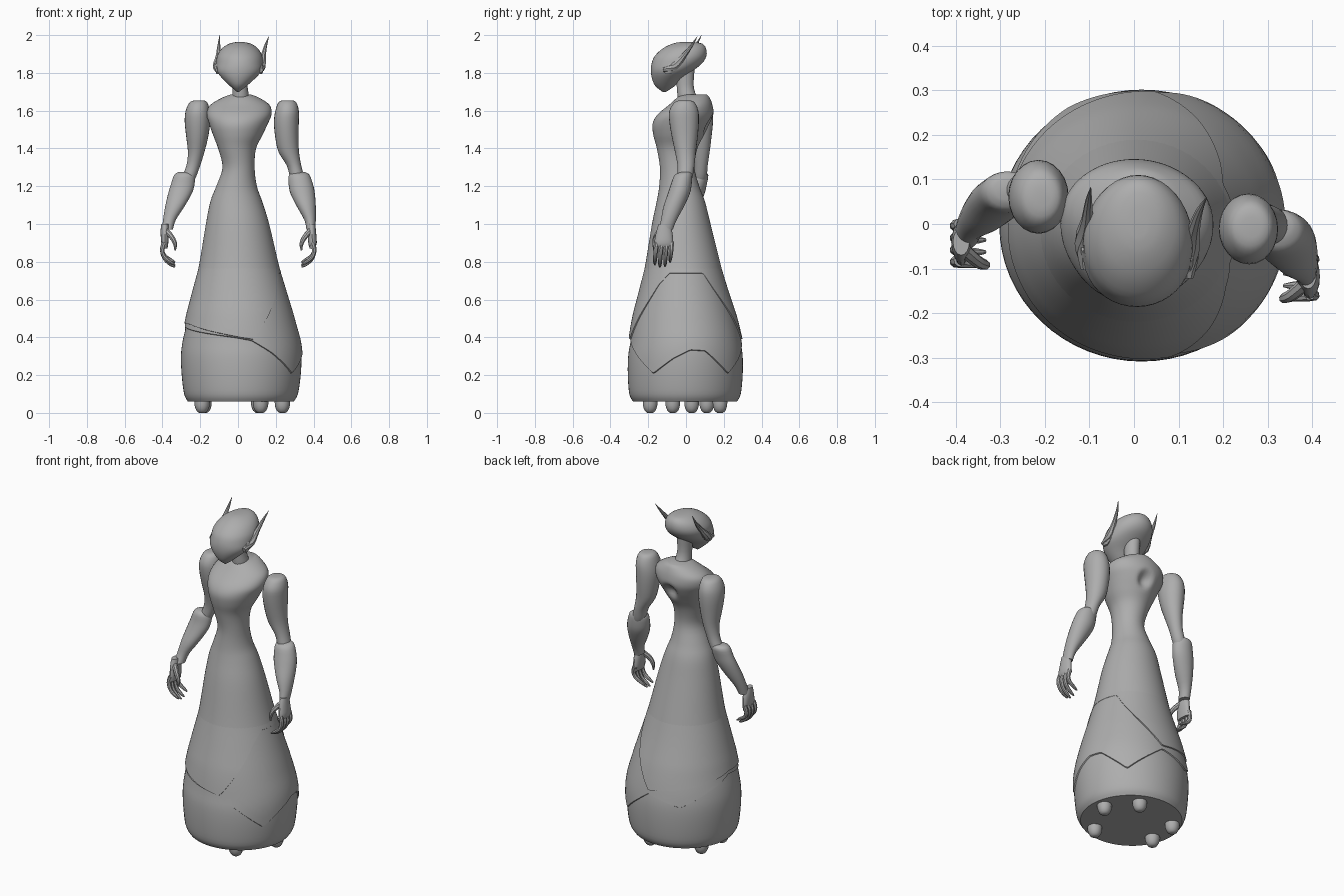
import bpy, bmesh, math
from mathutils import Vector

grey = bpy.data.materials.new("matte_grey")
grey.diffuse_color = (0.42, 0.42, 0.42, 1)


def make(name, verts, faces, angle=40):
    me = bpy.data.meshes.new(name)
    me.from_pydata(verts, [], faces)
    bm = bmesh.new()
    bm.from_mesh(me)
    bmesh.ops.recalc_face_normals(bm, faces=bm.faces)
    bm.to_mesh(me)
    bm.free()
    me.materials.append(grey)
    me.shade_smooth()
    me.set_sharp_from_angle(angle=math.radians(angle))
    ob = bpy.data.objects.new(name, me)
    bpy.context.collection.objects.link(ob)
    return ob


def densify(rows, steps):
    """Catmull-Rom interpolation of rows of numbers."""
    out = []
    for i in range(len(rows) - 1):
        p = [rows[max(i - 1, 0)], rows[i], rows[i + 1], rows[min(i + 2, len(rows) - 1)]]
        for s in range(steps):
            t = s / steps
            out.append([0.5 * (2 * b + (c - a) * t + (2 * a - 5 * b + 4 * c - d) * t * t
                               + (3 * b - a - 3 * c + d) * t ** 3) for a, b, c, d in zip(*p)])
    return out + [list(rows[-1])]


def grid_faces(n, seg):
    return [(i * seg + j, i * seg + (j + 1) % seg, (i + 1) * seg + (j + 1) % seg, (i + 1) * seg + j)
            for i in range(n - 1) for j in range(seg)]


def loft(name, rings, seg=24, steps=3, move=None):
    """Skin over horizontal ellipses given as (z, x min, x max, y min, y max)."""
    rings = densify(rings, steps)
    verts = []
    for z, x0, x1, y0, y1 in rings:
        for j in range(seg):
            a = 2 * math.pi * j / seg
            v = Vector(((x0 + x1) / 2 + (x1 - x0) / 2 * math.cos(a),
                        (y0 + y1) / 2 + (y1 - y0) / 2 * math.sin(a), z))
            verts.append(move(v) if move else v)
    n = len(rings)
    faces = grid_faces(n, seg) + [tuple(range(seg)), tuple(range((n - 1) * seg, n * seg))]
    return make(name, verts, faces)


def tube(name, points, seg=8, steps=3):
    """Round tapered tube along (x, y, z, radius) points."""
    pts = densify(points, steps)
    verts = []
    for i, p in enumerate(pts):
        d = (Vector(pts[min(i + 1, len(pts) - 1)][:3]) - Vector(pts[max(i - 1, 0)][:3])).normalized()
        u = d.cross(Vector((0.3, 1, 0.1))).normalized()
        w = d.cross(u)
        for j in range(seg):
            a = 2 * math.pi * j / seg
            verts.append(Vector(p[:3]) + p[3] * (u * math.cos(a) + w * math.sin(a)))
    n = len(pts)
    return make(name, verts, grid_faces(n, seg) + [tuple(range(seg)), tuple(range((n - 1) * seg, n * seg))])


def clamp(v):
    return max(0.0, min(1.0, v))


# gown and bodice, one continuous skin
BODY = [(.06, -.265, .295, -.28, .27), (.10, -.285, .317, -.30, .29), (.2, -.298, .332, -.308, .30),
        (.3, -.302, .336, -.306, .30), (.38, -.293, .327, -.293, .288), (.48, -.270, .30, -.277, .265),
        (.66, -.232, .25, -.24, .215), (.8, -.203, .212, -.213, .18), (1.0, -.17, .165, -.18, .13),
        (1.12, -.146, .128, -.155, .10), (1.2, -.115, .10, -.142, .07), (1.3, -.082, .088, -.138, .045),
        (1.4, -.103, .098, -.155, .06), (1.47, -.128, .133, -.173, .095), (1.53, -.15, .16, -.177, .128),
        (1.58, -.165, .178, -.15, .145), (1.63, -.15, .165, -.09, .14), (1.67, -.085, .105, -.045, .125),
        (1.685, -.045, .065, -.02, .11)]


def shape_torso(v):
    # slight twist of the upper body, hollow between the shoulder blades
    a = math.radians(-6) * clamp((v.z - 1.3) / 0.2)
    x, y = v.x - .005, v.y
    v = Vector((x * math.cos(a) - y * math.sin(a) + .005, x * math.sin(a) + y * math.cos(a), v.z))
    if v.y > 0:
        r = math.hypot((v.x - .02) / .055, (v.z - 1.53) / .06)
        v.y -= .035 * (1 - clamp(r) ** 2) ** 2
    return v


loft("gown_and_bodice", BODY, 64, 4, shape_torso)
PROFILE = densify(BODY, 8)


def lerp_table(table, k):
    for p, q in zip(table, table[1:]):
        if k <= q[0]:
            t = clamp((k - p[0]) / (q[0] - p[0]))
            return [a + (b - a) * t for a, b in zip(p, q)]
    return table[-1]


def skirt_layer(name, hem, thick, seg=128, rows=14, top=.78):
    """Raised skirt layer whose lower hem height follows (degrees, z)."""
    verts = []
    for i in range(rows + 1):
        for j in range(seg):
            a = -math.pi + 2 * math.pi * j / seg
            low = lerp_table(hem, math.degrees(a))[1]
            z = top + (low - top) * min(i / (rows - 1), 1)
            _, x0, x1, y0, y1 = lerp_table(PROFILE, z)
            off = thick * clamp((top - z) / .25) - .001
            if i == rows:           # turned-under hem edge
                off, z = -.004, z - .006
            verts.append(((x0 + x1) / 2 + ((x1 - x0) / 2 + off) * math.cos(a),
                          (y0 + y1) / 2 + ((y1 - y0) / 2 + off) * math.sin(a), z))
    make(name, verts, grid_faces(rows + 1, seg))


skirt_layer("middle_skirt_layer", [(-180, .46), (-95, .40), (-80, .385), (-60, .32), (-33, .21), (-12, .29),
                                   (5, .335), (20, .33), (47, .21), (85, .37), (120, .32), (150, .40), (180, .46)], .007)
skirt_layer("upper_skirt_layer", [(-180, .48), (-155, .47), (-90, .40), (-78, .39), (-35, .68), (-20, .74),
                                  (30, .74), (42, .66), (85, .39), (130, .43), (180, .48)], .014)

# rolling feet under the gown
for fx, fy in [(.235, .03), (.11, .18), (.12, -.19), (-.19, -.07), (-.18, .11)]:
    loft("foot", [(0, fx - .015, fx + .015, fy - .015, fy + .015), (.012, fx - .03, fx + .03, fy - .03, fy + .03),
                  (.04, fx - .04, fx + .04, fy - .04, fy + .04), (.075, fx - .04, fx + .04, fy - .04, fy + .04)], 10, 2)

# neck and helmet-like head
loft("neck", [(1.64, -.035, .06, -.04, .08), (1.68, -.03, .058, -.045, .055), (1.74, -.028, .05, -.05, .04),
              (1.86, -.035, .055, -.06, .05)], 24)
loft("head", [(1.70, -.006, .006, -.125, -.105), (1.73, -.042, .045, -.162, -.06), (1.77, -.083, .09, -.18, -.02),
              (1.81, -.112, .125, -.186, .035), (1.85, -.114, .132, -.182, .085), (1.89, -.11, .128, -.165, .108),
              (1.93, -.085, .105, -.122, .106), (1.955, -.045, .067, -.07, .085), (1.963, -.01, .03, -.03, .04)], 40)

# ear guards and swept-back horns
for side, bx, tx, by, ty, tz in [("left", -.108, -.097, -.04, .082, 2.0), ("right", .122, .163, -.06, .06, 1.993)]:
    s = 1 if bx > 0 else -1
    tube(side + "_horn", [(bx, by - .06, 1.815, .012), (bx + s * .004, by, 1.835, .022),
                          (bx * .7 + tx * .3, by * .6 + ty * .4, 1.89, .014),
                          (bx * .4 + tx * .6, by * .25 + ty * .75, 1.945, .008), (tx, ty, tz, .001)], 8)
    loft(side + "_ear_guard", [(1.795, bx - .006, bx + .006, by - .05, by - .02),
                               (1.82, bx - .014, bx + .014, by - .06, by + .02),
                               (1.85, bx - .012, bx + .012, by - .03, by + .03)], 10, 2)

# upper arms and shoulder caps
loft("left_upper_arm", [(1.655, -.225, -.185, .04, .075), (1.645, -.255, -.163, .005, .115),
                        (1.60, -.277, -.15, -.02, .14), (1.54, -.282, -.147, -.018, .143),
                        (1.46, -.274, -.158, 0, .135), (1.38, -.265, -.178, .025, .125),
                        (1.31, -.273, -.20, .04, .115), (1.25, -.295, -.222, .04, .11), (1.22, -.30, -.24, .045, .10)])
loft("right_upper_arm", [(1.655, .24, .285, -.03, .015), (1.645, .215, .308, -.06, .045),
                         (1.60, .198, .322, -.088, .065), (1.54, .19, .322, -.088, .068),
                         (1.46, .197, .32, -.075, .062), (1.38, .215, .323, -.058, .052),
                         (1.31, .258, .335, -.045, .045), (1.25, .275, .35, -.045, .035), (1.22, .29, .35, -.04, .025)])

# flared gauntlet forearms
loft("left_forearm", [(1.275, -.315, -.255, .055, .10), (1.26, -.338, -.23, .03, .118), (1.21, -.355, -.23, .02, .11),
                      (1.16, -.37, -.245, .005, .098), (1.09, -.386, -.285, -.02, .07),
                      (1.02, -.397, -.33, -.035, .035), (.97, -.402, -.345, -.055, .015)])
loft("right_forearm", [(1.275, .30, .355, -.025, .02), (1.26, .27, .378, -.06, .032), (1.21, .268, .397, -.08, .03),
                       (1.16, .278, .407, -.097, .02), (1.09, .313, .412, -.12, -.012),
                       (1.02, .352, .412, -.133, -.05), (.97, .362, .408, -.145, -.07)])

# hands: palm, four curled fingers and a thumb
for side, s, x, y in [("left", -1, .385, -.04), ("right", 1, .388, -.115)]:
    x0, x1 = sorted((s * (x - .02), s * (x + .025)))
    loft(side + "_palm", [(1.0, x0 + .004, x1 - .004, y - .03, y + .03), (.96, x0, x1, y - .042, y + .042),
                          (.90, x0 + .004, x1 + .004 * s, y - .053, y + .048),
                          (.87, x0 + .012, x1 - .008, y - .048, y + .042)], 16)
    for i in range(4):
        fy = y - .042 + .027 * i
        d = (.012, 0, .004, .025)[i]
        tube(side + "_finger", [(s * (x + .006), fy, .90, .014), (s * (x + .016), fy - .003, .86, .0125),
                                (s * (x + .002), fy - .006, .815 + d * .6, .011),
                                (s * (x - .03), fy - .008, .785 + d, .009), (s * (x - .052), fy - .008, .772 + d, .004)], 8)
    tube(side + "_thumb", [(s * (x - .005), y - .02, .965, .016), (s * (x - .035), y - .045, .93, .014),
                           (s * (x - .052), y - .052, .895, .011), (s * (x - .052), y - .055, .86, .004)], 8)
